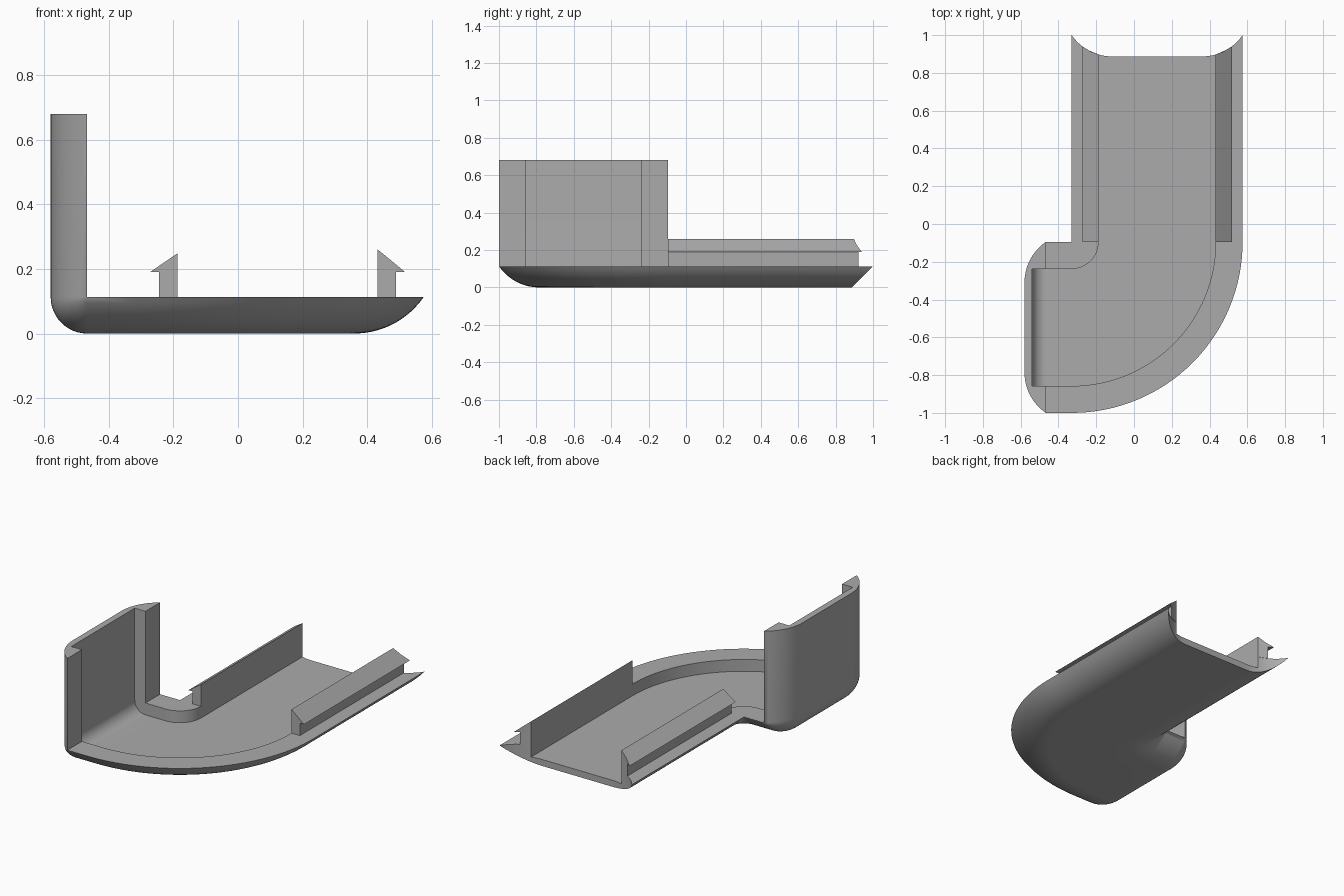
import bpy, bmesh
from math import sin, cos, pi, sqrt

if "Cube" in bpy.data.objects:
    bpy.data.objects.remove(bpy.data.objects["Cube"])

HALF, WALL, FLAT = 0.4525, 0.31, 0.2375    # half widths: tip, inner wall, flat underside
RIM, FLOOR, TOP = 0.113, 0.04, 0.68        # heights
LEG_X, BEND_Y, TURN_X = 0.1225, -0.095, -0.467
RUN = HALF - FLAT
RADIUS = (RUN ** 2 + RIM ** 2) / (2 * RIM)

grey = bpy.data.materials.new("plain grey")
grey.use_nodes = True
colour = (0.41, 0.41, 0.41, 1)
grey.diffuse_color = colour
grey.node_tree.nodes["Principled BSDF"].inputs["Base Color"].default_value = colour


def under(u):
    """Height of the rounded underside at distance u from the centre line."""
    d = max(0, abs(u) - FLAT)
    return RADIUS - sqrt(max(0, RADIUS ** 2 - d * d))


def end_y(u):
    """Scooped end of the straight leg."""
    return 0.887 + under(u)


def finish(name, bm):
    bmesh.ops.remove_doubles(bm, verts=bm.verts, dist=0.0001)
    bmesh.ops.recalc_face_normals(bm, faces=bm.faces)
    mesh = bpy.data.meshes.new(name)
    bm.to_mesh(mesh)
    bm.free()
    mesh.materials.append(grey)
    obj = bpy.data.objects.new(name, mesh)
    bpy.context.collection.objects.link(obj)
    bpy.ops.object.select_all(action="DESELECT")
    obj.select_set(True)
    bpy.context.view_layer.objects.active = obj
    bpy.ops.object.shade_smooth_by_angle(angle=pi / 6)


def loft(name, rings, caps):
    """Skin closed rings; caps lists index tuples that close both ends."""
    bm = bmesh.new()
    rows = [[bm.verts.new(p) for p in ring] for ring in rings]
    n = len(rows[0])
    for a, b in zip(rows, rows[1:]):
        for i in range(n):
            j = (i + 1) % n
            bm.faces.new((a[i], a[j], b[j], b[i]))
    for row in (rows[0], rows[-1]):
        for cap in caps:
            bm.faces.new([row[i] for i in cap])
    finish(name, bm)


# Channel cross-section: matching points along the underside and the top
side = [WALL + (HALF - WALL) * i / 10 for i in range(11)]
middle = [FLAT + (WALL - FLAT) * i / 4 for i in range(5)]
columns = [(-u, RIM) for u in reversed(side)]
columns += [(-u, FLOOR) for u in reversed(middle)]
columns += [(u, FLOOR) for u in middle]
columns += [(u, RIM) for u in side]
section = [(u, under(u)) for u, top in columns] + list(reversed(columns))
count = len(columns)
caps = [(i, i + 1, 2 * count - 2 - i, 2 * count - 1 - i) for i in range(count - 1)
        if columns[i][1] == columns[i + 1][1]]

# Channel: straight leg, flat elbow, short run, then a turn upward
rings = [[(LEG_X + u, end_y(u), z) for u, z in section]]
STEPS = 32
for i in range(STEPS + 1):
    a = pi / 2 * i / STEPS
    rings.append([(LEG_X - HALF + (u + HALF) * cos(a), BEND_Y - (u + HALF) * sin(a), z)
                  for u, z in section])
for i in range(13):
    a = pi / 2 * i / 12
    rings.append([(TURN_X - (RIM - z) * sin(a), BEND_Y - HALF - u, RIM - (RIM - z) * cos(a))
                  for u, z in section])
rings.append([(TURN_X - (RIM - z), BEND_Y - HALF - u, TOP) for u, z in section])
loft("curved_channel", rings, caps)


# Barbed clip rails along both sides of the straight leg
def clip_rail(name, sign, height):
    barb = [(WALL, RIM), (WALL, height), (0.353, (height + 0.19) / 2),
            (0.395, 0.19), (0.367, 0.19), (0.367, RIM)]
    near = [(LEG_X + sign * u, BEND_Y, z) for u, z in barb]
    far = [(LEG_X + sign * u, end_y(u), z) for u, z in barb]
    loft(name, [near, far], [(0, 1, 2, 4, 5), (2, 3, 4)])


clip_rail("left_clip_rail", 1, 0.26)
clip_rail("right_clip_rail", -1, 0.248)
